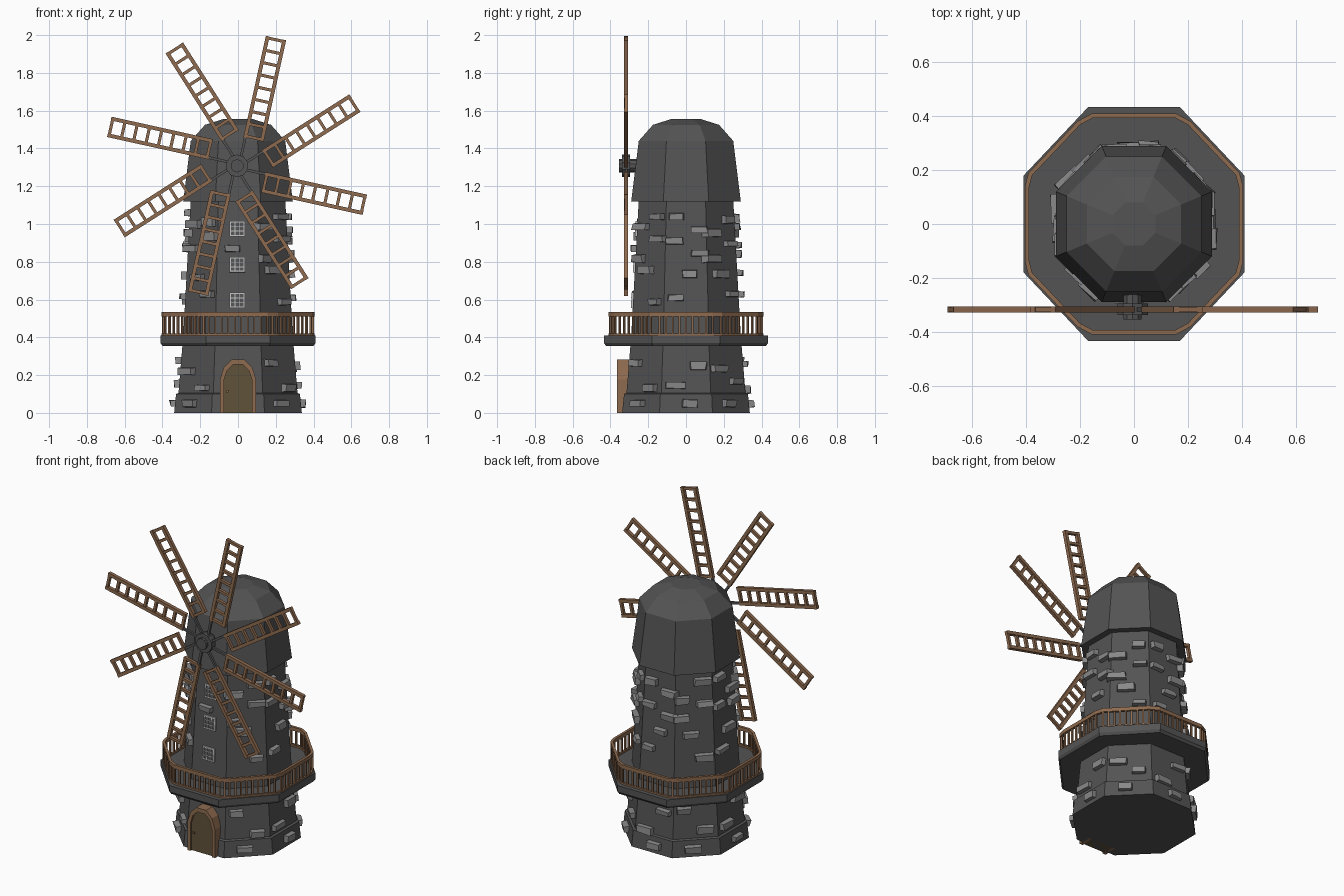
import bpy, bmesh, math, random
from mathutils import Matrix, Vector

if "Cube" in bpy.data.objects:
    bpy.data.objects.remove(bpy.data.objects["Cube"])

random.seed(4)


def mat(name, r, g, b):
    m = bpy.data.materials.new(name)
    m.diffuse_color = (r, g, b, 1)
    m.use_nodes = True
    m.node_tree.nodes["Principled BSDF"].inputs["Base Color"].default_value = m.diffuse_color
    return m


WALL = mat("dark_stone", 0.088, 0.088, 0.088)
BRICK = mat("light_stone", 0.25, 0.25, 0.255)
WOOD = mat("brown_wood", 0.27, 0.145, 0.078)
DOOR = mat("olive_door", 0.115, 0.085, 0.042)
FRAME = mat("pale_frame", 0.55, 0.55, 0.55)


def finish(name, bm, m):
    bmesh.ops.recalc_face_normals(bm, faces=bm.faces)
    me = bpy.data.meshes.new(name)
    bm.to_mesh(me)
    bm.free()
    me.materials.append(m)
    ob = bpy.data.objects.new(name, me)
    bpy.context.collection.objects.link(ob)
    return ob


def box(bm, c, s, m=Matrix()):
    mx = m @ Matrix.Translation(c) @ Matrix.Diagonal((*s, 1))
    return bmesh.ops.create_cube(bm, size=1, matrix=mx)["verts"]


def loft(bm, rings):
    """Skin closed rings of points and cap both ends."""
    vs = [[bm.verts.new(p) for p in ring] for ring in rings]
    n = len(vs[0])
    for a, b in zip(vs, vs[1:]):
        for i in range(n):
            bm.faces.new((a[i], a[(i + 1) % n], b[(i + 1) % n], b[i]))
    bm.faces.new(vs[0][::-1])
    bm.faces.new(vs[-1])


def octagon(ap, z, sy=1.0):
    r = ap / math.cos(math.pi / 8)
    return [(r * math.cos(a), r * sy * math.sin(a), z)
            for a in (math.pi / 8 + i * math.pi / 4 for i in range(8))]


def octo_part(name, profile, m, sy=1.0):
    bm = bmesh.new()
    loft(bm, [octagon(a, z, sy) for a, z in profile])
    return finish(name, bm, m)


# Tower, balcony floor and cap
TOWER = [(0.338, 0), (0.328, 0.10), (0.315, 0.105), (0.29, 0.41), (0.25, 1.13)]
octo_part("tower", TOWER, WALL)
octo_part("balcony_floor", [(0.40, 0.355), (0.41, 0.37), (0.41, 0.41)], WALL, 1.06)
octo_part("cap", [(0.29, 1.12), (0.25, 1.44), (0.175, 1.525), (0.08, 1.555)], WALL)


def apothem(z):
    for (a0, z0), (a1, z1) in zip(TOWER, TOWER[1:]):
        if z <= z1:
            return a0 + (a1 - a0) * (z - z0) / (z1 - z0)
    return TOWER[-1][0]


# Stones standing out of the walls, face 0 looks right (+x), face 6 looks front
pattern = [(-0.055, 0.61), (0.02, 0.735), (0.075, 0.845), (-0.06, 0.91),
           (0.07, 0.97), (-0.05, 1.04), (0.065, 0.25), (-0.055, 0.145),
           (0.02, 0.05)]
bm = bmesh.new()
for k in range(8):
    if k == 6:
        spots = [(-0.03, 0.87)]
    else:
        sgn = -1 if k % 2 else 1
        spots = [(sgn * u, z + (random.uniform(-0.03, 0.03) if k and z > 0.1 else 0))
                 for u, z in pattern]
    rot = Matrix.Rotation(k * math.pi / 4, 4, 'Z')
    for u, z in spots:
        z = min(z, 1.06)
        w, h = random.uniform(0.075, 0.115), random.uniform(0.034, 0.048)
        a = apothem(z)
        for v in box(bm, (a + 0.005, u, z), (0.05, w, h), rot):
            p = rot.inverted() @ v.co
            if p.x > a:     # uneven, slightly tapered outer side
                p.x += random.uniform(-0.008, 0.004)
                p.y += (u - p.y) * random.uniform(0.0, 0.2)
                p.z += (z - p.z) * random.uniform(0.0, 0.3)
                v.co = rot @ p
finish("wall_stones", bm, BRICK)

# Balcony railing, an octagon with clipped corners
quarter = [(0.397, 0.14), (0.385, 0.185), (0.205, 0.375), (0.155, 0.402)]
path = quarter + [(-x, y) for x, y in quarter[::-1]]
path += [(-x, -y) for x, y in path]


def rail_ring(name, z0, z1, w):
    bm = bmesh.new()
    for i, p in enumerate(path):
        q = path[(i + 1) % len(path)]
        d = Vector(q) - Vector(p)
        mx = Matrix.Translation((*((Vector(p) + Vector(q)) / 2), 0)) @ \
            Matrix.Rotation(math.atan2(d.y, d.x), 4, 'Z')
        box(bm, (0, 0, (z0 + z1) / 2), (d.length + w * 0.3, w, z1 - z0), mx)
    finish(name, bm, WOOD)


rail_ring("top_rail", 0.51, 0.533, 0.016)
rail_ring("bottom_rail", 0.408, 0.42, 0.014)
bm = bmesh.new()
for i, p in enumerate(path):
    p, q = Vector(p), Vector(path[(i + 1) % len(path)])
    n = max(1, round((q - p).length / 0.034))
    ang = math.atan2(q.y - p.y, q.x - p.x)
    for j in range(n):
        c = p.lerp(q, j / n)
        box(bm, (0, 0, 0.465), (0.01, 0.01, 0.11),
            Matrix.Translation((c.x, c.y, 0)) @ Matrix.Rotation(ang, 4, 'Z'))
finish("balusters", bm, WOOD)


# Arched door and surround
def arch(half, top):
    spring = top - half * 1.1
    side = [(half, 0), (half, spring), (half * 0.78, spring + half * 0.68),
            (half * 0.36, top)]
    return side + [(-x, z) for x, z in side[::-1]]


outer, inner = arch(0.096, 0.282), arch(0.074, 0.256)
bm = bmesh.new()
grid = [[bm.verts.new((x, y, z)) for x, z in prof]
        for prof, y in ((outer, -0.365), (inner, -0.365), (inner, -0.28), (outer, -0.28))]
for r in range(4):
    a, b = grid[r], grid[(r + 1) % 4]
    for i in range(len(outer) - 1):
        bm.faces.new((a[i], a[i + 1], b[i + 1], b[i]))
for e in (0, -1):
    bm.faces.new([g[e] for g in grid])
finish("door_surround", bm, WOOD)
bm = bmesh.new()
loft(bm, [[(x, y, z) for x, z in inner] for y in (-0.352, -0.28)])
finish("door", bm, DOOR)
bm = bmesh.new()
box(bm, (-0.057, -0.355, 0.115), (0.012, 0.016, 0.012))
finish("door_knob", bm, WOOD)

# Windows on the front
frames, panes = bmesh.new(), bmesh.new()
for z in (0.595, 0.785, 0.975):
    mx = Matrix.Translation((-0.003, -apothem(z), z)) @ Matrix.Rotation(-0.055, 4, 'X')
    box(panes, (0, -0.001, 0), (0.078, 0.006, 0.078), mx)
    for o in (-0.037, 0.037):
        box(frames, (o, -0.003, 0), (0.008, 0.014, 0.082), mx)
        box(frames, (0, -0.003, o), (0.082, 0.014, 0.008), mx)
    for o in (-0.0125, 0.0125):
        box(frames, (o, -0.003, 0), (0.004, 0.01, 0.07), mx)
        box(frames, (0, -0.003, o), (0.07, 0.01, 0.004), mx)
finish("window_frames", frames, FRAME)
finish("window_panes", panes, WALL)

# Sails: eight ladders, each with one long edge on the radius
HUB = Vector((-0.005, -0.317, 1.308))
R0, R1, W = 0.155, 0.705, 0.11
sails, arms = bmesh.new(), bmesh.new()
for k in range(8):
    mx = Matrix.Translation(HUB) @ Matrix.Rotation(-math.radians(32.5 + 45 * k), 4, 'Y')
    for z in (-0.01, -W + 0.01):
        box(sails, ((R0 + R1) / 2, 0, z), (R1 - R0, 0.022, 0.02), mx)
    for i in range(9):
        x = R0 + 0.009 + (R1 - R0 - 0.018) * i / 8
        box(sails, (x, 0, -W / 2), (0.016, 0.018, W - 0.02), mx)
    box(arms, (0.1, 0, -0.01), (0.13, 0.014, 0.014), mx)
finish("sails", sails, WOOD)
finish("sail_arms", arms, WALL)

# Hub and axle
bm = bmesh.new()
for r, y0, y1 in ((0.06, -0.338, -0.296), (0.035, -0.355, -0.22)):
    mx = Matrix.Translation((HUB.x, (y0 + y1) / 2, HUB.z)) @ Matrix.Rotation(math.pi / 2, 4, 'X')
    bmesh.ops.create_cone(bm, cap_ends=True, segments=10, radius1=r, radius2=r,
                          depth=y1 - y0, matrix=mx)
finish("hub", bm, WALL)
